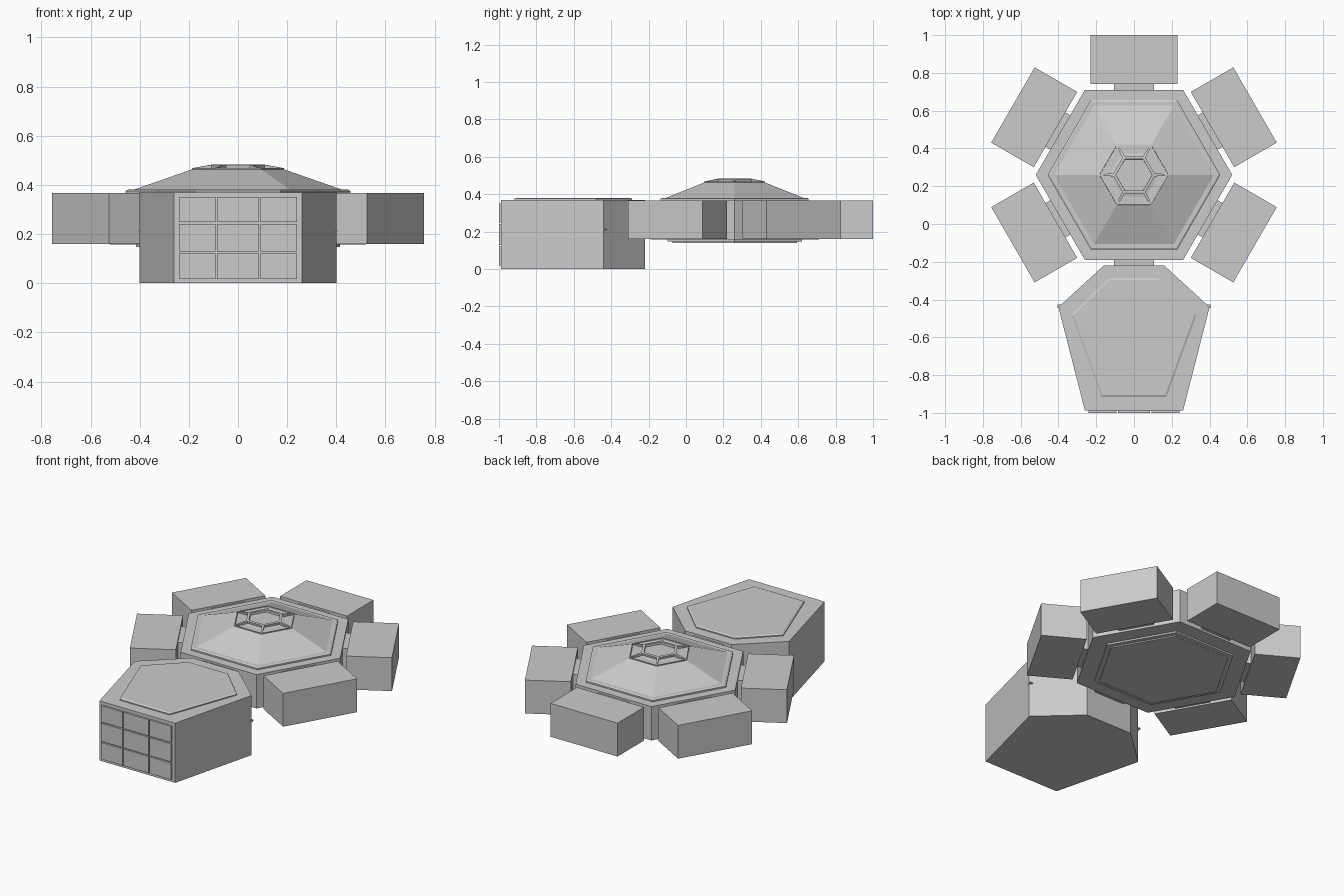
import bpy, bmesh
from math import sin, cos, radians
from mathutils import Matrix, Vector

if "Cube" in bpy.data.objects:
    bpy.data.objects.remove(bpy.data.objects["Cube"])

HUB = Vector((0, 0.26, 0))


def finish(name, bm):
    bmesh.ops.recalc_face_normals(bm, faces=bm.faces)
    me = bpy.data.meshes.new(name)
    bm.to_mesh(me)
    bm.free()
    ob = bpy.data.objects.new(name, me)
    bpy.context.collection.objects.link(ob)
    return ob


def loft(name, rings):
    """Capped solid through stacked (points, z) rings."""
    bm = bmesh.new()
    loops = [[bm.verts.new((x, y, z)) for x, y in pts] for pts, z in rings]
    n = len(loops[0])
    for a, b in zip(loops, loops[1:]):
        for i in range(n):
            j = (i + 1) % n
            bm.faces.new((a[i], a[j], b[j], b[i]))
    bm.faces.new(loops[0][::-1])
    bm.faces.new(loops[-1])
    return finish(name, bm)


def hexa(r):
    return [(HUB.x + r * cos(radians(60 * i)), HUB.y + r * sin(radians(60 * i))) for i in range(6)]


def box(name, lo, hi, matrix=None):
    bm = bmesh.new()
    bmesh.ops.create_cube(bm, size=1)
    lo, hi = Vector(lo), Vector(hi)
    for v in bm.verts:
        v.co = (lo + hi) / 2 + Vector(a * b for a, b in zip(v.co, hi - lo))
    if matrix:
        bm.transform(matrix)
    return finish(name, bm)


def mirrored(half):
    return half + [(-x, y) for x, y in reversed(half)]


# Hexagonal hub, stepped underside and roof trim
loft("hub_body", [(hexa(0.52), 0.157), (hexa(0.52), 0.367)])
loft("hub_base_plate", [(hexa(0.415), 0.147), (hexa(0.415), 0.16)])
loft("hub_base_foot", [(hexa(0.385), 0.14), (hexa(0.385), 0.15)])
loft("hub_roof_trim", [(hexa(0.457), 0.365), (hexa(0.457), 0.376), (hexa(0.447), 0.381)])

# Faceted dome
loft("dome", [(hexa(0.44), 0.375), (hexa(0.36), 0.403), (hexa(0.185), 0.464)])

# Skylight with recessed panes
sky = loft("skylight", [(hexa(0.188), 0.455), (hexa(0.188), 0.468), (hexa(0.105), 0.483)])
bm = bmesh.new()
bm.from_mesh(sky.data)
panes = [f for f in bm.faces if f.normal.z > 0.5]
bmesh.ops.inset_individual(bm, faces=panes, thickness=0.009, depth=0)
bmesh.ops.inset_individual(bm, faces=panes, thickness=0.0005, depth=-0.014)
bm.to_mesh(sky.data)
bm.free()

# Five outer pods and six connecting passages
for i in range(6):
    m = Matrix.Translation(HUB) @ Matrix.Rotation(radians(60 * i - 90), 4, 'Z')
    box(f"passage_{i}", (0.44, -0.105, 0.17), (0.49, 0.105, 0.355), m)
    if i:
        box(f"pod_{i}", (0.48, -0.23, 0.16), (0.74, 0.23, 0.367), m)

# Entrance house and raised roof panel
loft("house_body", [(mirrored([(0.26, -0.988), (0.40, -0.44), (0.16, -0.22)]), z) for z in (0, 0.37)])
outer = mirrored([(0.172, -0.916), (0.331, -0.481), (0.133, -0.288)])
inner = mirrored([(0.165, -0.906), (0.320, -0.483), (0.130, -0.297)])
loft("house_roof_panel", [(outer, 0.365), (outer, 0.376), (inner, 0.381)])

# Front window grid
for c, (x0, x1) in enumerate([(-0.24, -0.092), (-0.085, 0.085), (0.092, 0.24)]):
    for r, (z0, z1) in enumerate([(0.018, 0.121), (0.129, 0.241), (0.249, 0.35)]):
        box(f"front_window_{c}_{r}", (x0, -1.0, z0), (x1, -0.98, z1))

# Small side fittings
for s in (-1, 1):
    box(f"side_fitting_{'left' if s < 0 else 'right'}",
        (s * 0.395 - 0.01, -0.445, 0.208), (s * 0.395 + 0.01, -0.425, 0.215))
